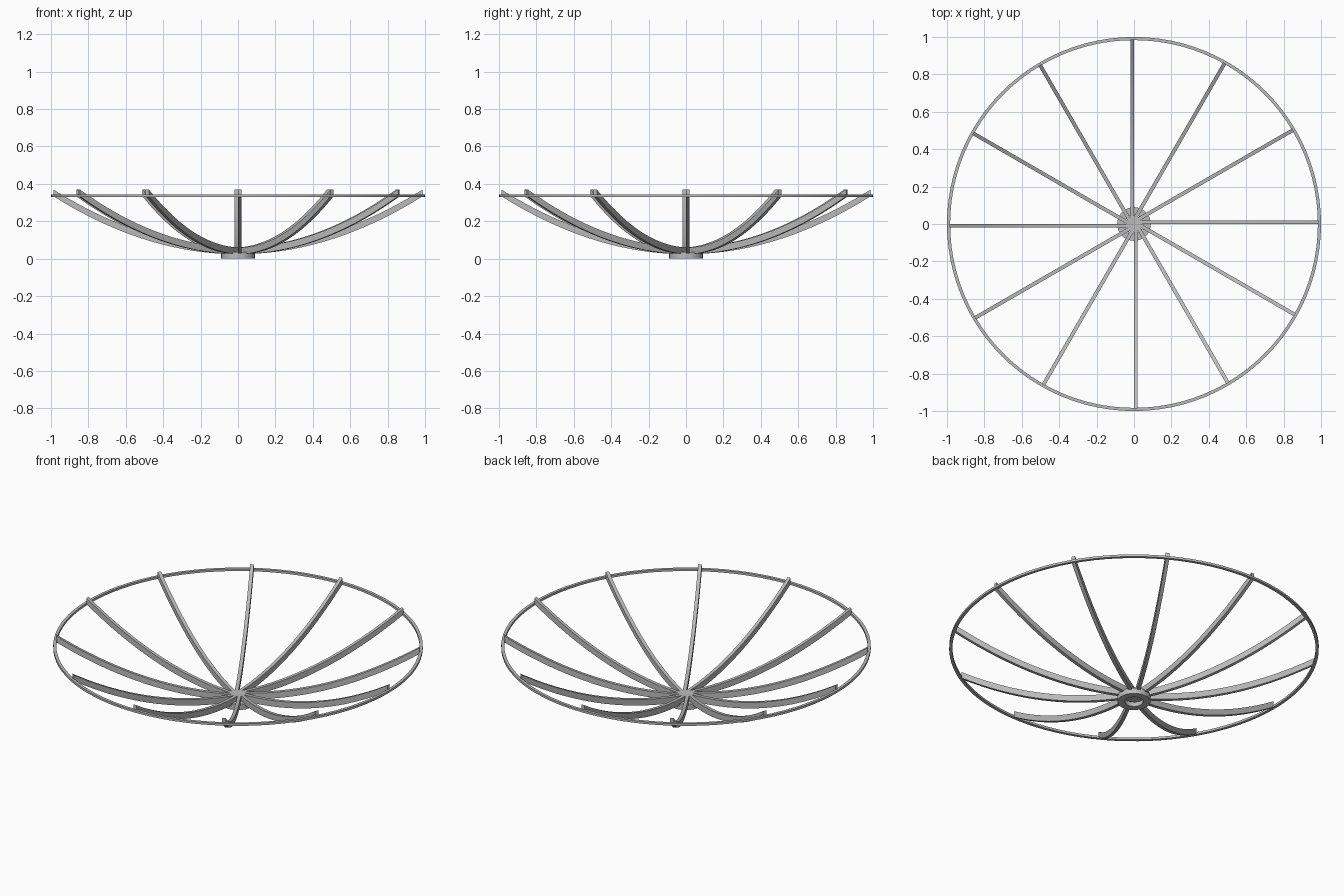
import bpy
import bmesh
from math import sin, cos, pi

cube = bpy.data.objects.get("Cube")
if cube:
    bpy.data.objects.remove(cube)

# Single bare metal colour
metal = bpy.data.materials.new("grey metal")
metal.use_nodes = True
COLOUR = (0.5, 0.5, 0.5, 1)
metal.diffuse_color = COLOUR
metal.node_tree.nodes["Principled BSDF"].inputs["Base Color"].default_value = COLOUR

RIBS = 12
RIB_WIDTH = 0.02
RIB_DEPTH = 0.036
RIB_REACH = 0.987
STEPS = 24


def finish(name, bm, smooth=True):
    bmesh.ops.recalc_face_normals(bm, faces=bm.faces)
    mesh = bpy.data.meshes.new(name)
    bm.to_mesh(mesh)
    bm.free()
    mesh.materials.append(metal)
    obj = bpy.data.objects.new(name, mesh)
    bpy.context.collection.objects.link(obj)
    if smooth:
        bpy.ops.object.select_all(action="DESELECT")
        obj.select_set(True)
        bpy.context.view_layer.objects.active = obj
        bpy.ops.object.shade_smooth_by_angle(angle=pi / 6)
    return obj


def flat_ring(name, inner, outer, low, high, sides):
    """Rectangular section swept around z."""
    bm = bmesh.new()
    section = [(inner, low), (outer, low), (outer, high), (inner, high)]
    loops = []
    for i in range(sides):
        a = 2 * pi * i / sides
        loops.append([bm.verts.new((r * cos(a), r * sin(a), z)) for r, z in section])
    for i in range(sides):
        a, b = loops[i], loops[(i + 1) % sides]
        for k in range(4):
            n = (k + 1) % 4
            bm.faces.new((a[k], b[k], b[n], a[n]))
    return finish(name, bm)


def dish_rib(name):
    """Parabolic strip, set to one side of its radius line."""
    bm = bmesh.new()
    sections = []
    for i in range(STEPS + 1):
        x = RIB_REACH * i / STEPS
        z = 0.024 + 0.318 * x * x
        sections.append([bm.verts.new(p) for p in (
            (x, 0, z), (x, RIB_WIDTH, z),
            (x, RIB_WIDTH, z + RIB_DEPTH), (x, 0, z + RIB_DEPTH))])
    for a, b in zip(sections, sections[1:]):
        for k in range(4):
            n = (k + 1) % 4
            bm.faces.new((a[k], b[k], b[n], a[n]))
    bm.faces.new(sections[0])
    bm.faces.new(sections[-1])
    return finish(name, bm)


# Rim and hub
flat_ring("rim_ring", 0.983, 1.0, 0.33, 0.343, 96)
flat_ring("hub", 0.05, 0.09, 0.0, 0.035, 32)

# Ribs around the hub
first = dish_rib("rib_1")
for i in range(1, RIBS):
    rib = bpy.data.objects.new(f"rib_{i + 1}", first.data)
    rib.rotation_euler.z = 2 * pi * i / RIBS
    bpy.context.collection.objects.link(rib)
